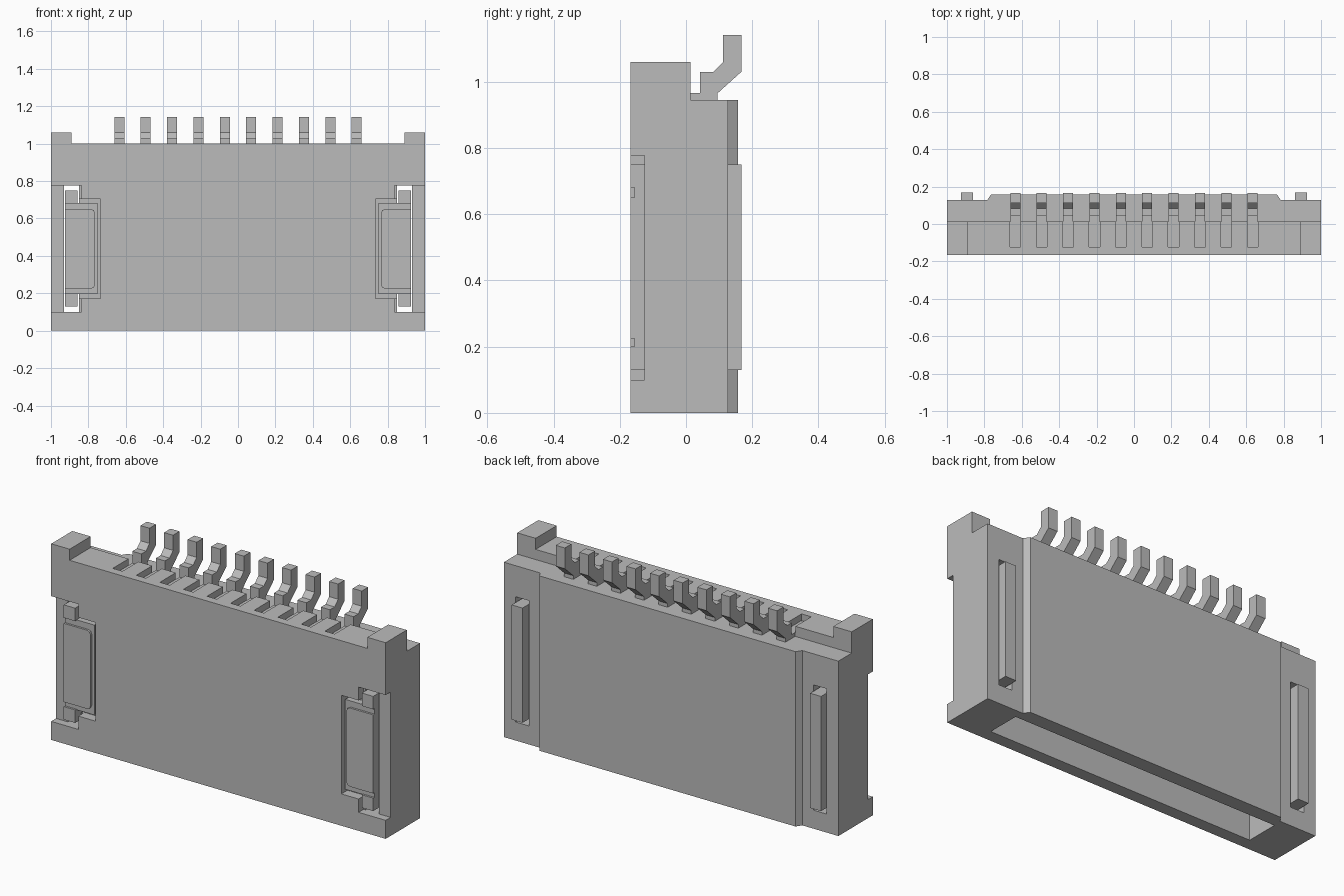
import bpy, bmesh

cube = bpy.data.objects.get("Cube")
if cube:
    bpy.data.objects.remove(cube, do_unlink=True)

# One plain grey material
grey = bpy.data.materials.new("plain grey")
grey.use_nodes = True
colour = (0.5, 0.5, 0.5, 1)
grey.diffuse_color = colour
grey.node_tree.nodes["Principled BSDF"].inputs["Base Color"].default_value = colour


def prism(name, outline, place, lo, hi):
    """Extrude a 2D outline; place(u, v, w) maps it into space."""
    bm = bmesh.new()
    low = [bm.verts.new(place(u, v, lo)) for u, v in outline]
    high = [bm.verts.new(place(u, v, hi)) for u, v in outline]
    bm.faces.new(low)
    bm.faces.new(high)
    n = len(outline)
    for i in range(n):
        j = (i + 1) % n
        bm.faces.new((low[i], low[j], high[j], high[i]))
    bmesh.ops.recalc_face_normals(bm, faces=bm.faces)
    mesh = bpy.data.meshes.new(name)
    bm.to_mesh(mesh)
    bm.free()
    mesh.materials.append(grey)
    ob = bpy.data.objects.new(name, mesh)
    bpy.context.collection.objects.link(ob)
    return ob


def along_x(u, v, w):
    return (w, u, v)


def along_z(u, v, w):
    return (u, v, w)


def box(name, x, y, z):
    (x0, x1), (y0, y1) = sorted(x), y
    return prism(name, [(x0, y0), (x1, y0), (x1, y1), (x0, y1)], along_z, *z)


def cut(target, x, y, z):
    """Subtract a box and discard the cutter."""
    cutter = box("cutter", x, y, z)
    cutter.hide_render = True
    mod = target.modifiers.new("cut", "BOOLEAN")
    mod.operation = "DIFFERENCE"
    mod.solver = "EXACT"
    mod.object = cutter
    bpy.context.view_layer.objects.active = target
    bpy.ops.object.modifier_apply(modifier=mod.name)
    bpy.data.objects.remove(cutter, do_unlink=True)


# Housing: plan outline with a raised, chamfered middle at the back
half = [(1, -0.167), (1, 0.127), (0.785, 0.127), (0.765, 0.157)]
plan = half + [(-x, y) for x, y in reversed(half)]
housing = prism("housing", plan, along_z, 0, 1.06)
cut(housing, (-1.2, 1.2), (0.013, 0.4), (0.945, 1.3))       # rear step
cut(housing, (-0.89, 0.89), (-0.4, 0.4), (1.0, 1.3))        # between corner posts
cut(housing, (-0.79, 0.79), (-0.10, 0.08), (-0.2, 0.85))    # cable opening

# Latch windows at both sides
for s in (1, -1):
    cut(housing, (s * 0.92, s * 1.2), (-0.4, -0.125), (0.1, 0.777))
    cut(housing, (s * 0.85, s * 0.93), (-0.4, 0.4), (0.1, 0.777))
    cut(housing, (s * 0.838, s * 0.925), (-0.4, -0.125), (0.1, 0.777))
    cut(housing, (s * 0.735, s * 0.86), (-0.4, -0.115), (0.172, 0.705))

# Terminals: bent pins lying in slots on the top
pin_profile = [(-0.11, 0.945), (0.095, 0.945), (0.095, 0.965), (0.167, 1.03),
               (0.167, 1.142), (0.112, 1.142), (0.112, 1.06), (0.082, 1.03),
               (0.042, 1.03), (0.042, 0.966), (-0.11, 0.966)]
for i in range(10):
    x = (i - 4.5) * 0.141
    cut(housing, (x - 0.029, x + 0.029), (-0.122, 0.1), (0.963, 1.2))
    prism(f"terminal_pin_{i + 1}", pin_profile, along_x, x - 0.027, x + 0.027)

# Metal retainers: through blade, front plate with rounded inner corners, tabs
for s, side in ((1, "left"), (-1, "right")):
    box(f"{side}_retainer_blade", (s * 0.86, s * 0.925), (-0.155, 0.168), (0.13, 0.75))
    box(f"{side}_retainer_base", (s * 0.75, s * 0.925), (-0.156, -0.118), (0.197, 0.683))
    for z in ((0.13, 0.2), (0.68, 0.75)):
        box(f"{side}_retainer_tab", (s * 0.857, s * 0.925), (-0.167, -0.12), z)
    outline = [(0.925, 0.225), (0.785, 0.225), (0.771, 0.231), (0.765, 0.245),
               (0.765, 0.63), (0.771, 0.644), (0.785, 0.65), (0.925, 0.65)]
    prism(f"{side}_retainer_plate", [(s * x, z) for x, z in outline],
          lambda u, v, w: (u, w, v), -0.167, -0.15)
